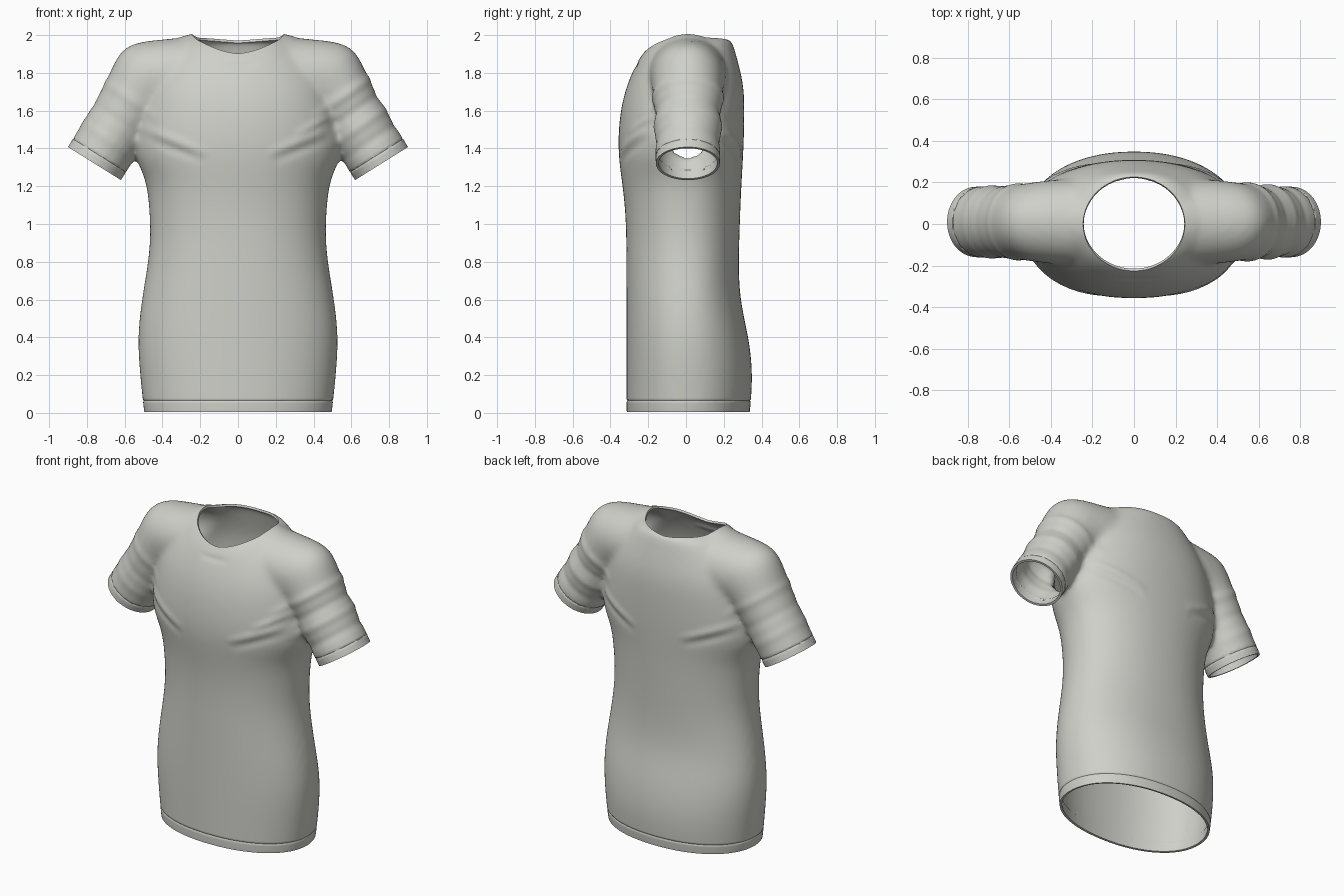
import bpy, bmesh, math
from mathutils import Vector

cube = bpy.data.objects.get("Cube")
if cube:
    bpy.data.objects.remove(cube, do_unlink=True)

fabric = bpy.data.materials.new("grey_fabric")
fabric.use_nodes = True
fabric.diffuse_color = (0.63, 0.63, 0.59, 1)
fabric.node_tree.nodes["Principled BSDF"].inputs["Base Color"].default_value = (0.63, 0.63, 0.59, 1)

SEGMENTS = 32
ANGLES = [2 * math.pi * i / SEGMENTS for i in range(SEGMENTS)]
CUFF = Vector((0.76, 0.01, 1.32))
AXIS = Vector((0.53, 0, -0.848)).normalized()
NECK_X, NECK_Y = 0.245, 0.226


def apply_modifier(obj, kind, **settings):
    mod = obj.modifiers.new(kind.lower(), kind)
    for key, value in settings.items():
        setattr(mod, key, value)
    bpy.ops.object.select_all(action='DESELECT')
    obj.select_set(True)
    bpy.context.view_layer.objects.active = obj
    bpy.ops.object.modifier_apply(modifier=mod.name)


def loft(name, rings):
    """Closed skin through a list of point rings."""
    bm = bmesh.new()
    loops = [[bm.verts.new(p) for p in ring] for ring in rings]
    for low, high in zip(loops, loops[1:]):
        for i in range(len(low)):
            j = (i + 1) % len(low)
            bm.faces.new((low[i], low[j], high[j], high[i]))
    bm.faces.new(loops[0])
    bm.faces.new(loops[-1])
    bmesh.ops.recalc_face_normals(bm, faces=bm.faces)
    mesh = bpy.data.meshes.new(name)
    bm.to_mesh(mesh)
    bm.free()
    obj = bpy.data.objects.new(name, mesh)
    bpy.context.collection.objects.link(obj)
    return obj


def torso_ring(z, half, front, back):
    def power(v):
        return math.copysign(abs(v) ** 0.93, v)
    return [(half * power(math.cos(a)),
             (back if math.sin(a) > 0 else front) * power(math.sin(a)), z) for a in ANGLES]


def sleeve_ring(side, x, z, tilt, tall, deep):
    u = math.radians(tilt)
    return [(side * (x + math.cos(u) * tall * math.cos(a)), 0.01 + deep * math.sin(a),
             z + math.sin(u) * tall * math.cos(a)) for a in ANGLES]


# Torso: height, half width, front depth, back depth
torso = loft("shirt", [torso_ring(*r) for r in (
    (-0.1, 0.49, 0.315, 0.33), (0.0, 0.5, 0.317, 0.34), (0.2, 0.522, 0.317, 0.358),
    (0.4, 0.537, 0.317, 0.335), (0.6, 0.513, 0.317, 0.285), (0.8, 0.477, 0.317, 0.28),
    (0.95, 0.465, 0.318, 0.285), (1.1, 0.473, 0.325, 0.29), (1.24, 0.49, 0.343, 0.297),
    (1.34, 0.545, 0.357, 0.303), (1.45, 0.56, 0.362, 0.308), (1.6, 0.53, 0.35, 0.312),
    (1.73, 0.5, 0.318, 0.308), (1.84, 0.43, 0.27, 0.282), (1.91, 0.37, 0.228, 0.262),
    (1.965, 0.31, 0.165, 0.247), (1.985, 0.2, 0.1, 0.23))])
apply_modifier(torso, 'SUBSURF', levels=2)

# Sleeves run from the cuff over the shoulder to the neck
sleeves = []
for side in (1, -1):
    sleeve = loft("sleeve", [sleeve_ring(side, *r) for r in (
        (0.813, 1.235, 32, 0.168, 0.172), (0.76, 1.32, 32, 0.168, 0.172),
        (0.63, 1.53, 32, 0.168, 0.176), (0.545, 1.67, 34, 0.176, 0.182),
        (0.475, 1.75, 48, 0.232, 0.192), (0.42, 1.768, 61, 0.228, 0.2),
        (0.34, 1.78, 74, 0.205, 0.207),
        (0.2, 1.80, 86, 0.2, 0.212), (0.05, 1.80, 90, 0.2, 0.212))])
    apply_modifier(sleeve, 'SUBSURF', levels=2)
    sleeves.append(sleeve)

# Merge into one soft body
for obj in sleeves + [torso]:
    obj.select_set(True)
bpy.context.view_layer.objects.active = torso
bpy.ops.object.join()
shirt = torso
apply_modifier(shirt, 'REMESH', mode='VOXEL', voxel_size=0.016)
apply_modifier(shirt, 'SMOOTH', factor=0.5, iterations=14)

# Neck opening
cutter = loft("neck_cutter", [
    [(NECK_X * math.cos(math.pi * i / 40), NECK_Y * math.sin(math.pi * i / 40), z)
     for i in range(80)] for z in (1.65, 2.2)])
cutter.hide_render = True
apply_modifier(shirt, 'BOOLEAN', operation='DIFFERENCE', object=cutter, solver='EXACT')
bpy.data.objects.remove(cutter, do_unlink=True)

bm = bmesh.new()
bm.from_mesh(shirt.data)


def neck_ratio(p):
    return math.hypot(p.x / NECK_X, p.y / NECK_Y)


walls = [f for f in bm.faces if all(v.co.z > 1.6 and neck_ratio(v.co) < 1.0005 for v in f.verts)]
bmesh.ops.delete(bm, geom=walls, context='FACES')


def slice_faces(test, point, normal, clear=False):
    """Cut the faces that pass the test along a plane; return the new vertices."""
    faces = [f for f in bm.faces if all(test(v.co) for v in f.verts)]
    geom = faces + list({e for f in faces for e in f.edges}) + list({v for f in faces for v in f.verts})
    cut = bmesh.ops.bisect_plane(bm, geom=geom, dist=1e-5, plane_co=point, plane_no=normal,
                                 clear_outer=clear)["geom_cut"]
    return [g for g in cut if isinstance(g, bmesh.types.BMVert)]


def trim_and_stitch(test, point, normal, inset):
    """Open an end and press a stitched seam beside it."""
    slice_faces(test, point, normal, clear=True)
    for offset, depth in ((-0.014, 0), (0.014, 0), (0, 0.004)):
        line = slice_faces(test, point - normal * (inset + offset), normal)
        bm.normal_update()
        for v in line:
            v.co -= v.normal * depth


# Hem and cuffs
trim_and_stitch(lambda p: p.z < 0.3, Vector((0, 0, 0.005)), Vector((0, 0, -1)), 0.06)
for side in (1, -1):
    trim_and_stitch(lambda p: p.x * side > 0.57, Vector((CUFF.x * side, 0, CUFF.z)),
                    Vector((AXIS.x * side, 0, AXIS.z)), 0.05)


def fold(start, end, width, height, facing=0):
    """Raise a soft crease along a line seen from the front (-1) or back (1)."""
    a, b = Vector(start), Vector(end)
    run = b - a
    for v in bm.verts:
        if v.co.y * facing < 0:
            continue
        p = Vector((v.co.x, v.co.z))
        t = (p - a).dot(run) / run.length_squared
        if -0.1 < t < 1.1:
            d = (p - a - run * t).length / width
            if d < 3:
                fade = math.sin(math.pi * (t + 0.1) / 1.2) ** 0.7
                v.co += v.normal * height * fade * math.exp(-d * d)


# Drag creases from the armpits
bm.normal_update()
for side in (1, -1):
    for facing in (-1, 1):
        fold((0.48 * side, 1.5), (0.18 * side, 1.38), 0.022, 0.008, facing)
        fold((0.46 * side, 1.44), (0.2 * side, 1.34), 0.022, -0.006, facing)
fold((0.5, 1.58), (0.32, 1.48), 0.02, 0.008, -1)
fold((-0.08, 1.84), (0.1, 1.84), 0.015, -0.005, -1)

# Bunched rings on the sleeves
bm.normal_update()
across = Vector((0.848, 0.53))
for side, heights in ((1, ((0.4, 0.01), (0.3, -0.008), (0.22, 0.008), (0.12, -0.007))),
                      (-1, ((0.38, 0.006), (0.25, -0.004), (0.14, 0.004)))):
    for back, height in heights:
        mid = Vector((CUFF.x, CUFF.z)) - Vector((AXIS.x, AXIS.z)) * back
        a, b = mid - across * 0.15, mid + across * 0.2
        fold((a.x * side, a.y), (b.x * side, b.y + 0.02), 0.026, height)

# Raised collar band
for v in bm.verts:
    r = neck_ratio(v.co)
    if v.co.z > 1.8 and r < 1.3:
        v.co.z += 0.014 * (1.3 - r) / 0.3 * abs(v.co.x) / NECK_X
bm.to_mesh(shirt.data)
bm.free()

# Cloth thickness
apply_modifier(shirt, 'SOLIDIFY', thickness=0.014, offset=-1)
shirt.data.materials.clear()
shirt.data.materials.append(fabric)
bpy.ops.object.shade_smooth_by_angle(angle=math.radians(50))
